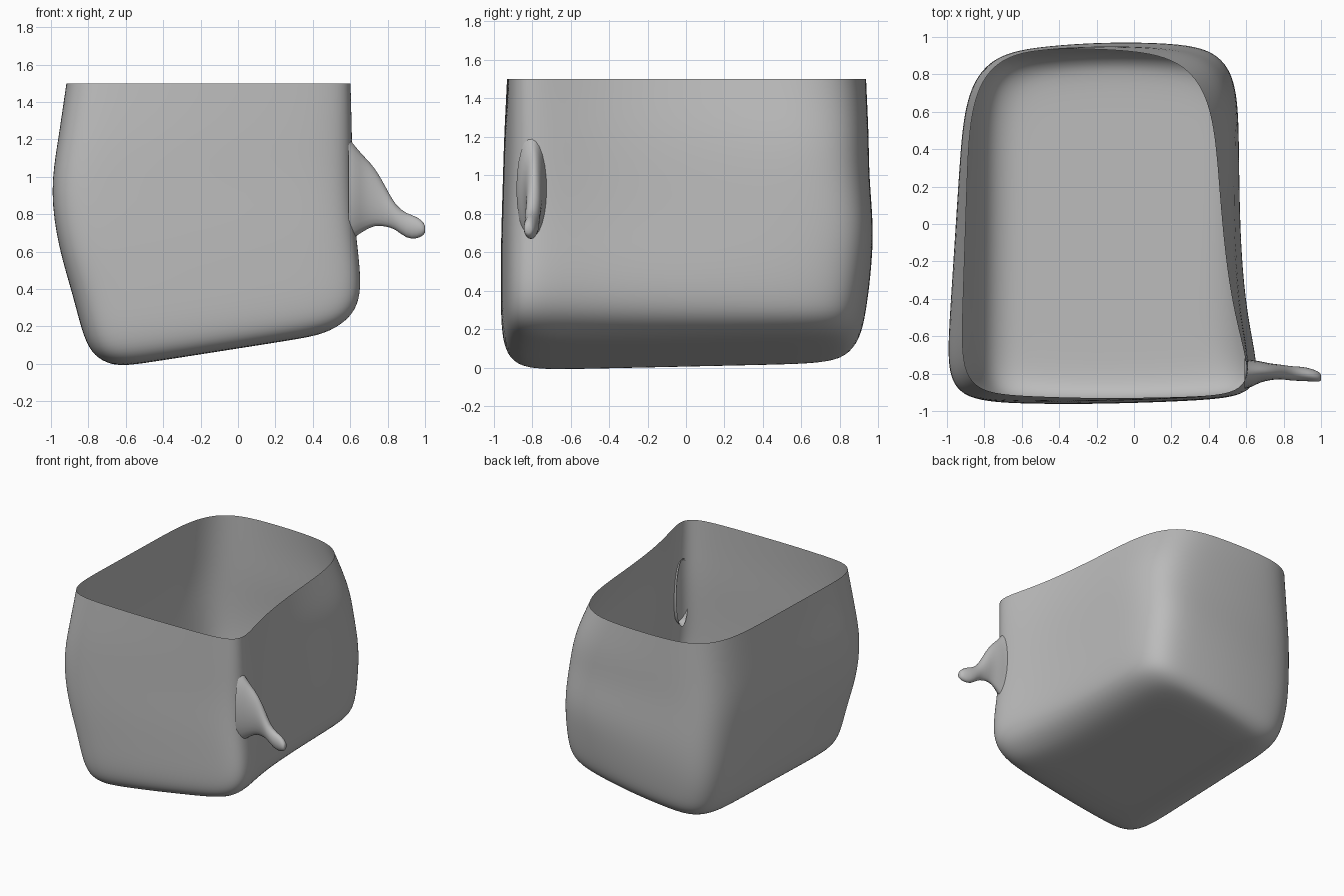
import bpy, bmesh
from math import cos, sin, pi
from mathutils import Vector

cube = bpy.data.objects.get("Cube")
if cube:
    bpy.data.objects.remove(cube)

grey = bpy.data.materials.new("soft grey")
grey.use_nodes = True
colour = (0.5, 0.5, 0.5, 1)
grey.diffuse_color = colour
grey.node_tree.nodes["Principled BSDF"].inputs["Base Color"].default_value = colour

SEG = 96
# Each level: height, then front-left, front-right, back-right, back-left corners
LEVELS = [
    (-.015, (-.62, -.80), (.32, -.78), (.36, .74), (-.60, .74)),
    (0.015, (-.71, -.88), (.43, -.87), (.46, .81), (-.69, .81)),
    (0.08, (-.79, -.93), (.53, -.91), (.53, .86), (-.77, .86)),
    (0.20, (-.84, -.95), (.58, -.92), (.55, .89), (-.82, .88)),
    (0.40, (-.89, -.95), (.57, -.92), (.56, .92), (-.86, .90)),
    (0.65, (-.98, -.95), (.54, -.92), (.56, .95), (-.88, .90)),
    (0.95, (-1.03, -.94), (.53, -.91), (.55, .91), (-.90, .89)),
    (1.20, (-.98, -.93), (.53, -.91), (.52, .91), (-.89, .89)),
    (1.50, (-.93, -.90), (.53, -.91), (.41, .87), (-.87, .90)),
]


def bag_ring(level, scale=1.0):
    """Four-cornered outline with bowed ends, one flared front corner and a sloping base."""
    h, fl, fr, br, bl = level
    fl, fr, br, bl = map(Vector, (fl, fr, br, bl))
    points = []
    for i in range(SEG):
        a = 2 * pi * i / SEG
        c, d = cos(a), sin(a)
        n = 9 if d < 0 else 8 - 2 * h
        r = scale / (abs(c) ** n + abs(d) ** n) ** (1 / n)
        u, v = c * r, d * r
        s, t = (u + 1) / 2, (v + 1) / 2
        p = fl.lerp(fr, s).lerp(bl.lerp(br, s), t)
        p.x += 0.16 * max(u, 0) * (1 - t) ** 5
        p.y += (0.05 if v > 0 else 0.025) * v * cos(u * pi / 2)
        slope = 0.155 * (p.x + 0.6) + 0.02 * (p.y + 0.8)
        points.append((p.x, p.y, h + slope * (1 - h / 1.5)))
    return points


def loft(name, rings, cap_start, cap_end, levels):
    """Skin a run of rings, close the chosen ends with fans and smooth the result."""
    bm = bmesh.new()
    loops = [[bm.verts.new(p) for p in ring] for ring in rings]
    n = len(loops[0])
    for low, high in zip(loops, loops[1:]):
        for i in range(n):
            j = (i + 1) % n
            bm.faces.new((low[i], low[j], high[j], high[i]))
    for loop, wanted in ((loops[0], cap_start), (loops[-1], cap_end)):
        if wanted:
            centre = bm.verts.new(sum((v.co for v in loop), Vector()) / n)
            for i in range(n):
                bm.faces.new((loop[i], loop[(i + 1) % n], centre))
    bmesh.ops.recalc_face_normals(bm, faces=bm.faces)
    mesh = bpy.data.meshes.new(name)
    bm.to_mesh(mesh)
    bm.free()
    mesh.materials.append(grey)
    for face in mesh.polygons:
        face.use_smooth = True
    obj = bpy.data.objects.new(name, mesh)
    bpy.context.collection.objects.link(obj)
    mod = obj.modifiers.new("smooth", "SUBSURF")
    mod.levels = mod.render_levels = levels


# Open thin-walled bag
rings = [bag_ring(LEVELS[0], s) for s in (0.3, 0.65)] + [bag_ring(l) for l in LEVELS]
loft("open_bag", rings, True, False, 2)

# Pinched spout drawn out of the front corner: x, y, low z, high z, half thickness
SPOUT = [
    (0.59, -.80, .64, 1.22, .085),
    (0.63, -.80, .67, 1.17, .075),
    (0.67, -.79, .70, 1.12, .06),
    (0.73, -.79, .735, 1.06, .045),
    (0.79, -.79, .73, 0.95, .04),
    (0.84, -.80, .72, 0.85, .04),
    (0.90, -.80, .665, 0.805, .04),
    (0.96, -.81, .665, 0.79, .035),
    (1.00, -.82, .69, 0.75, .025),
]


def spout_ring(x, y, low, high, thick):
    mid, half = (low + high) / 2, (high - low) / 2
    return [(x, y + thick * cos(2 * pi * i / 12), mid + half * sin(2 * pi * i / 12))
            for i in range(12)]


loft("corner_spout", [spout_ring(*s) for s in SPOUT], False, True, 1)
